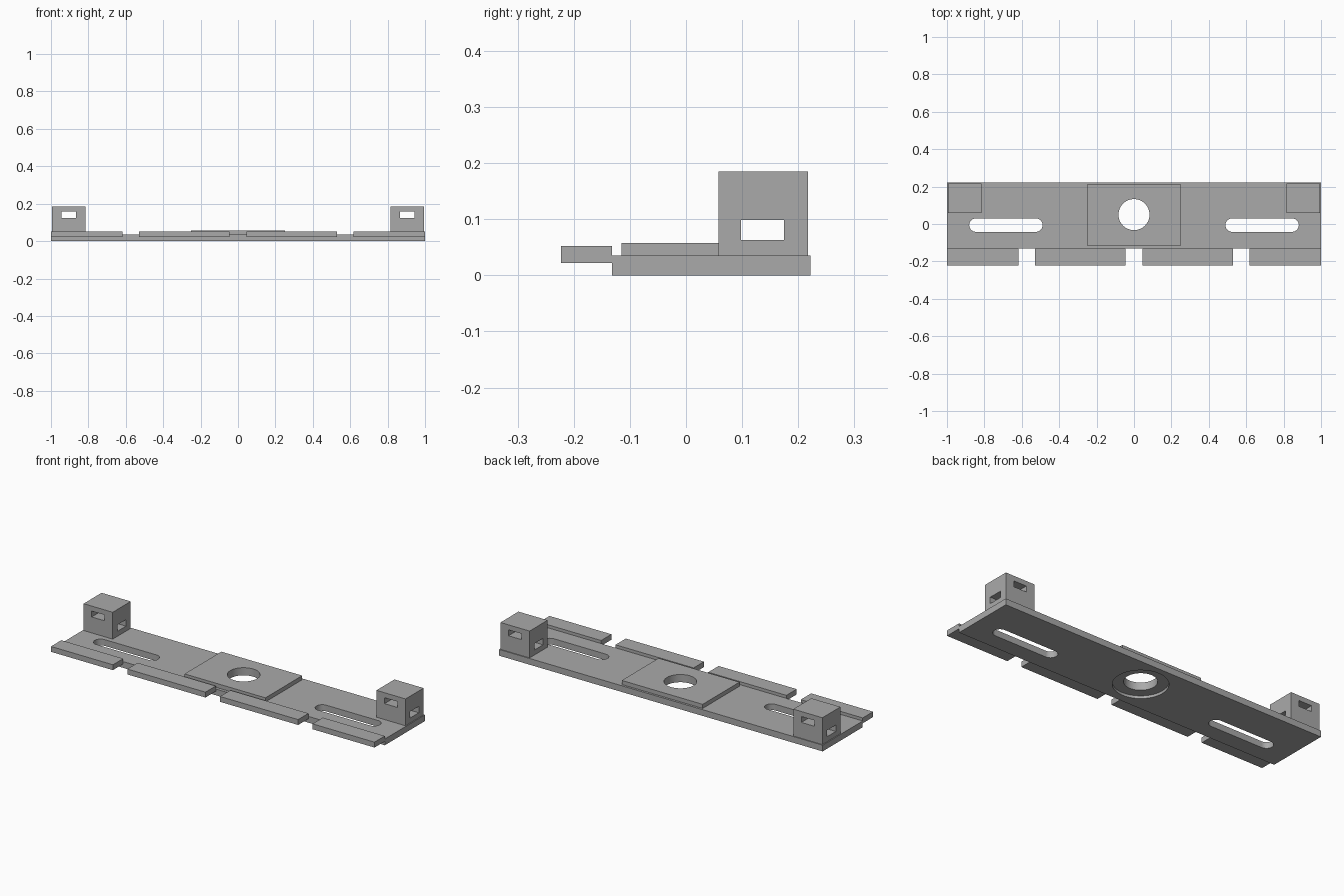
import bpy
import bmesh
import math
from mathutils import Matrix

if "Cube" in bpy.data.objects:
    bpy.data.objects.remove(bpy.data.objects["Cube"])

grey = bpy.data.materials.new("plain grey")
grey.use_nodes = True
colour = (0.4, 0.4, 0.4, 1)
grey.diffuse_color = colour
grey.node_tree.nodes["Principled BSDF"].inputs["Base Color"].default_value = colour


def add_object(name, bm):
    mesh = bpy.data.meshes.new(name)
    bm.to_mesh(mesh)
    bm.free()
    mesh.materials.append(grey)
    obj = bpy.data.objects.new(name, mesh)
    bpy.context.collection.objects.link(obj)
    return obj


def box(name, x, y, z):
    bm = bmesh.new()
    spans = (x, y, z)
    centre = [(a + b) / 2 for a, b in spans]
    size = [b - a for a, b in spans]
    bmesh.ops.create_cube(bm, size=1, matrix=Matrix.Translation(centre) @ Matrix.Diagonal((*size, 1)))
    return add_object(name, bm)


def slot(name, x, y, radius, z, half=0.0, steps=24):
    """Upright prism with round ends; half is the half distance between end centres."""
    bm = bmesh.new()
    ring = []
    for side in (0, 1):
        for i in range(steps + (1 if half else 0)):
            a = math.pi * (side - 0.5 + i / steps)
            shift = half if side == 0 else -half
            ring.append(bm.verts.new((x + shift + radius * math.cos(a), y + radius * math.sin(a), z[0])))
    base = bm.faces.new(ring)
    top = bmesh.ops.extrude_face_region(bm, geom=[base])["geom"]
    moved = [v for v in top if isinstance(v, bmesh.types.BMVert)]
    bmesh.ops.translate(bm, verts=moved, vec=(0, 0, z[1] - z[0]))
    bmesh.ops.recalc_face_normals(bm, faces=bm.faces)
    return add_object(name, bm)


def cut(obj, cutter):
    cutter.hide_render = True
    mod = obj.modifiers.new("cut", "BOOLEAN")
    mod.operation = "DIFFERENCE"
    mod.solver = "EXACT"
    mod.object = cutter
    bpy.context.view_layer.objects.active = obj
    bpy.ops.object.modifier_apply(modifier=mod.name)
    bpy.data.objects.remove(cutter)


def smooth(obj):
    bpy.ops.object.select_all(action="DESELECT")
    obj.select_set(True)
    bpy.context.view_layer.objects.active = obj
    bpy.ops.object.shade_smooth_by_angle(angle=math.radians(30))


# Base plate and raised centre pad
plate = box("base_plate", (-1, 1), (-0.132, 0.222), (0, 0.035))
pad = box("centre_pad", (-0.25, 0.25), (-0.115, 0.21), (0.035, 0.058))

# Centre hole through both, with a shallow counterbore underneath
for part in (plate, pad):
    cut(part, slot("hole_cutter", 0, 0.05, 0.083, (-0.1, 0.2)))
cut(plate, slot("counterbore_cutter", 0, 0.05, 0.138, (-0.1, 0.015)))

for side, label in ((-1, "right"), (1, "left")):
    # Long mounting slot
    cut(plate, slot("slot_cutter", side * 0.685, -0.006, 0.036, (-0.1, 0.2), half=0.16))

    # Front edge tabs
    for kind, a, b in (("inner", 0.045, 0.528), ("outer", 0.617, 1.0)):
        box(f"{label}_{kind}_tab", sorted((side * a, side * b)), (-0.223, -0.132), (0.022, 0.052))

    # Corner post with two crossing tunnels
    post = box(f"{label}_post", sorted((side * 0.815, side * 0.995)), (0.058, 0.217), (0.035, 0.185))
    cut(post, box("side_tunnel", sorted((side * 0.7, side * 1.1)), (0.098, 0.175), (0.063, 0.099)))
    cut(post, box("front_tunnel", sorted((side * 0.865, side * 0.945)), (-0.1, 0.4), (0.124, 0.157)))

smooth(plate)
smooth(pad)
